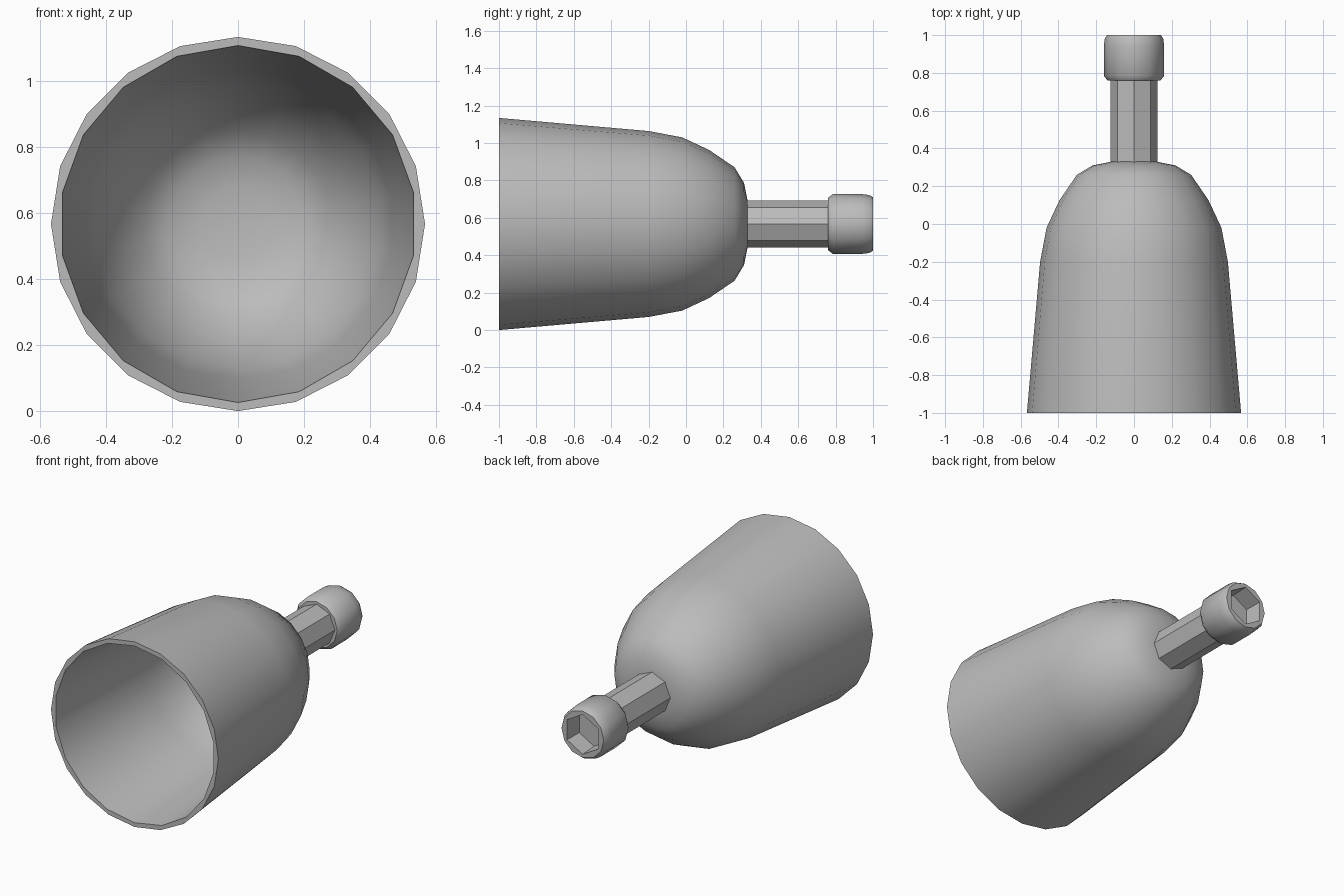
import bpy, bmesh, math

AXIS_Z = 0.567

if "Cube" in bpy.data.objects:
    bpy.data.objects.remove(bpy.data.objects["Cube"], do_unlink=True)

metal = bpy.data.materials.new("grey metal")
metal.use_nodes = True
metal.diffuse_color = (0.5, 0.5, 0.5, 1)
metal.node_tree.nodes["Principled BSDF"].inputs["Base Color"].default_value = (0.5, 0.5, 0.5, 1)


def skin(bm, profile, sides):
    """Revolve (y, radius) points about the y axis; return end rings."""
    rings = []
    for y, r in profile:
        angles = [math.tau * i / sides for i in range(sides)]
        rings.append([bm.verts.new((r * math.sin(a), y, AXIS_Z + r * math.cos(a))) for a in angles])
    for a, b in zip(rings, rings[1:]):
        for i in range(sides):
            j = (i + 1) % sides
            bm.faces.new((a[i], a[j], b[j], b[i]))
    return rings[0], rings[-1]


def rim(bm, outer, inner):
    """Fill the flat ring between two loops with different side counts."""
    edges = []
    for loop in (outer, inner):
        for i, v in enumerate(loop):
            edges.append(bm.edges.get((v, loop[i - 1])))
    bmesh.ops.triangle_fill(bm, edges=edges, use_beauty=True)


def finish(bm, name, angle):
    bmesh.ops.recalc_face_normals(bm, faces=bm.faces)
    mesh = bpy.data.meshes.new(name)
    bm.to_mesh(mesh)
    bm.free()
    mesh.materials.append(metal)
    obj = bpy.data.objects.new(name, mesh)
    bpy.context.collection.objects.link(obj)
    bpy.ops.object.select_all(action="DESELECT")
    obj.select_set(True)
    bpy.context.view_layer.objects.active = obj
    bpy.ops.object.shade_smooth_by_angle(angle=math.radians(angle))


# Hollow domed cup, open towards the front
bm = bmesh.new()
outer, cap = skin(bm, [(-1, 0.567), (-0.2, 0.497), (-0.02, 0.463), (0.125, 0.395),
                       (0.26, 0.303), (0.31, 0.22), (0.33, 0.12)], 20)
inner, floor = skin(bm, [(-1, 0.541), (-0.2, 0.472), (-0.03, 0.438), (0.11, 0.372),
                         (0.235, 0.283), (0.28, 0.205), (0.3, 0.11)], 18)
bm.faces.new(cap)
bm.faces.new(floor)
rim(bm, outer, inner)
finish(bm, "cup", 40)

# Faceted shaft
bm = bmesh.new()
front, back = skin(bm, [(0.31, 0.125), (0.85, 0.125)], 8)
bm.faces.new(front)
bm.faces.new(back)
finish(bm, "shaft", 20)

# Rounded collar with a socket in its end
bm = bmesh.new()
front, end = skin(bm, [(0.76, 0.14), (0.785, 0.16), (0.94, 0.16), (0.98, 0.155), (1, 0.143)], 12)
mouth, base = skin(bm, [(1, 0.122), (0.89, 0.115)], 6)
bm.faces.new(front)
bm.faces.new(base)
rim(bm, end, mouth)
finish(bm, "collar", 50)
